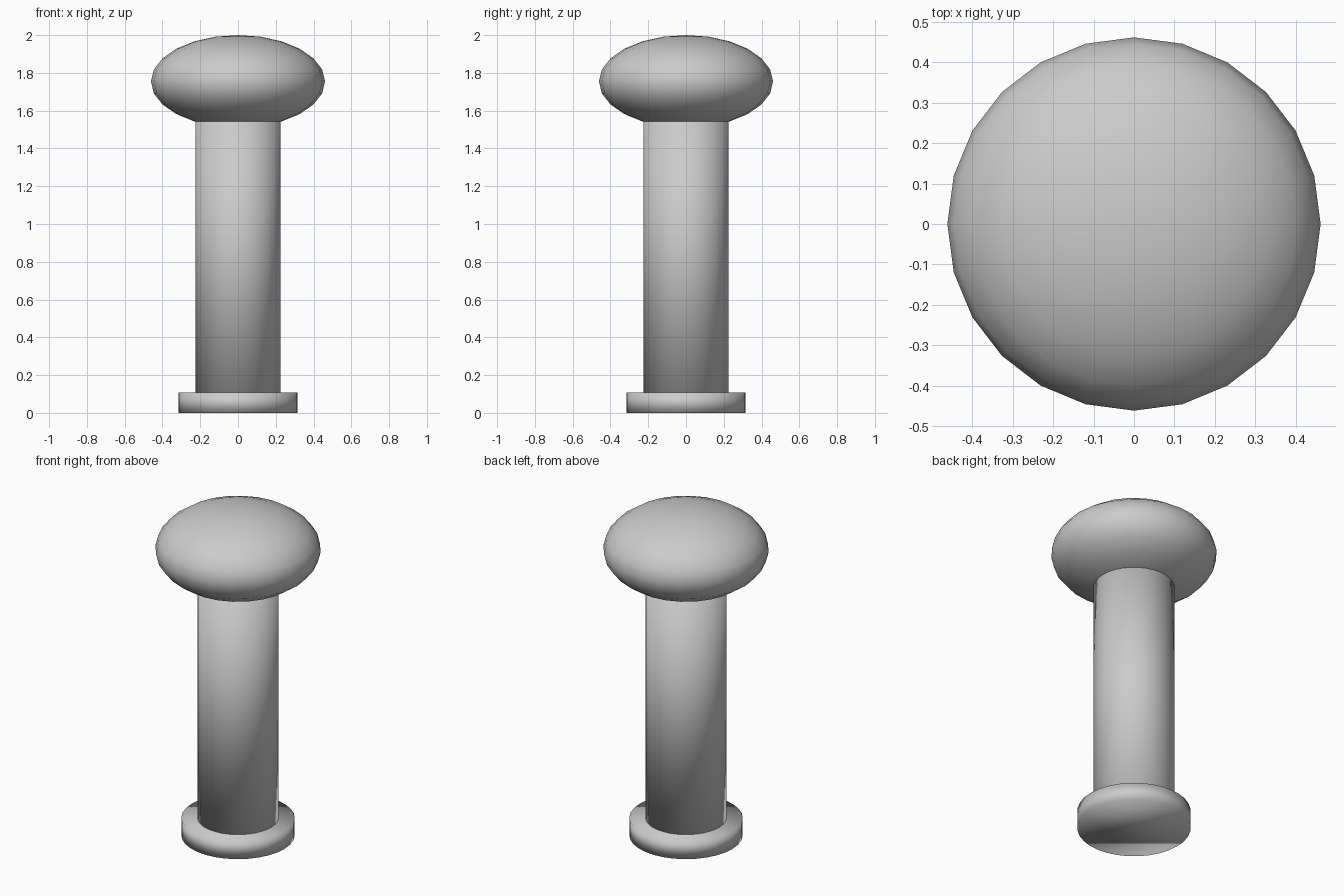
import bpy

if "Cube" in bpy.data.objects:
    bpy.data.objects.remove(bpy.data.objects["Cube"])


def finish(name):
    obj = bpy.context.object
    obj.name = name
    bpy.ops.object.transform_apply(location=False, rotation=False, scale=True)
    bpy.ops.object.shade_smooth()
    return obj


def cylinder(name, radius, z0, z1):
    bpy.ops.mesh.primitive_cylinder_add(vertices=32, radius=radius, depth=z1 - z0,
                                        location=(0, 0, (z0 + z1) / 2))
    return finish(name)


# Round foot plate
cylinder("base_disc", 0.315, 0.0, 0.108)

# Upright post, sunk into the base and the cap
cylinder("post", 0.225, 0.01, 1.7)

# Flattened ball on top
bpy.ops.mesh.primitive_uv_sphere_add(segments=24, ring_count=12, radius=1,
                                     location=(0, 0, 1.755))
bpy.context.object.scale = (0.461, 0.461, 0.245)
finish("cap")
